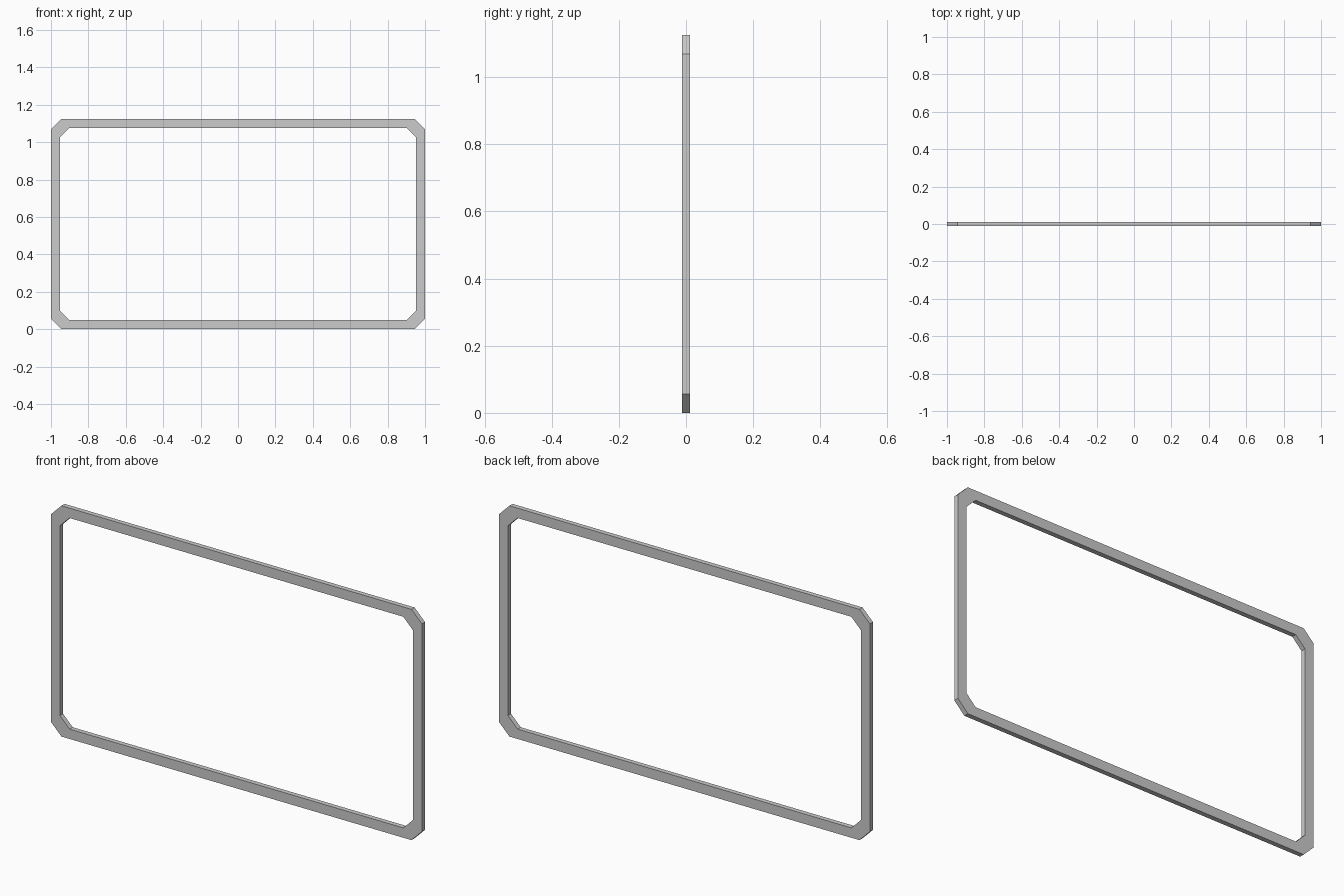
import bpy, bmesh

if "Cube" in bpy.data.objects:
    bpy.data.objects.remove(bpy.data.objects["Cube"])

WIDTH, HEIGHT, DEPTH = 2.0, 1.125, 0.024
BAR, CHAMFER = 0.048, 0.056


def octagon(inset, cut):
    """Chamfered rectangle in the xz plane, counter-clockwise."""
    x, lo, hi = WIDTH / 2 - inset, inset, HEIGHT - inset
    return [(-x + cut, lo), (x - cut, lo), (x, lo + cut), (x, hi - cut),
            (x - cut, hi), (-x + cut, hi), (-x, hi - cut), (-x, lo + cut)]


# Rectangular cross-section swept around the chamfered outline
outer, inner = octagon(0, CHAMFER), octagon(BAR, 0.052)
bm = bmesh.new()
rings = [[bm.verts.new((x, y, z)) for x, z in pts]
         for pts, y in ((outer, -DEPTH / 2), (outer, DEPTH / 2),
                        (inner, DEPTH / 2), (inner, -DEPTH / 2))]
for r in range(4):
    a, b = rings[r], rings[(r + 1) % 4]
    for i in range(8):
        j = (i + 1) % 8
        bm.faces.new((a[i], a[j], b[j], b[i]))
bmesh.ops.recalc_face_normals(bm, faces=bm.faces)

mesh = bpy.data.meshes.new("frame")
bm.to_mesh(mesh)
bm.free()
bpy.context.collection.objects.link(bpy.data.objects.new("frame", mesh))
